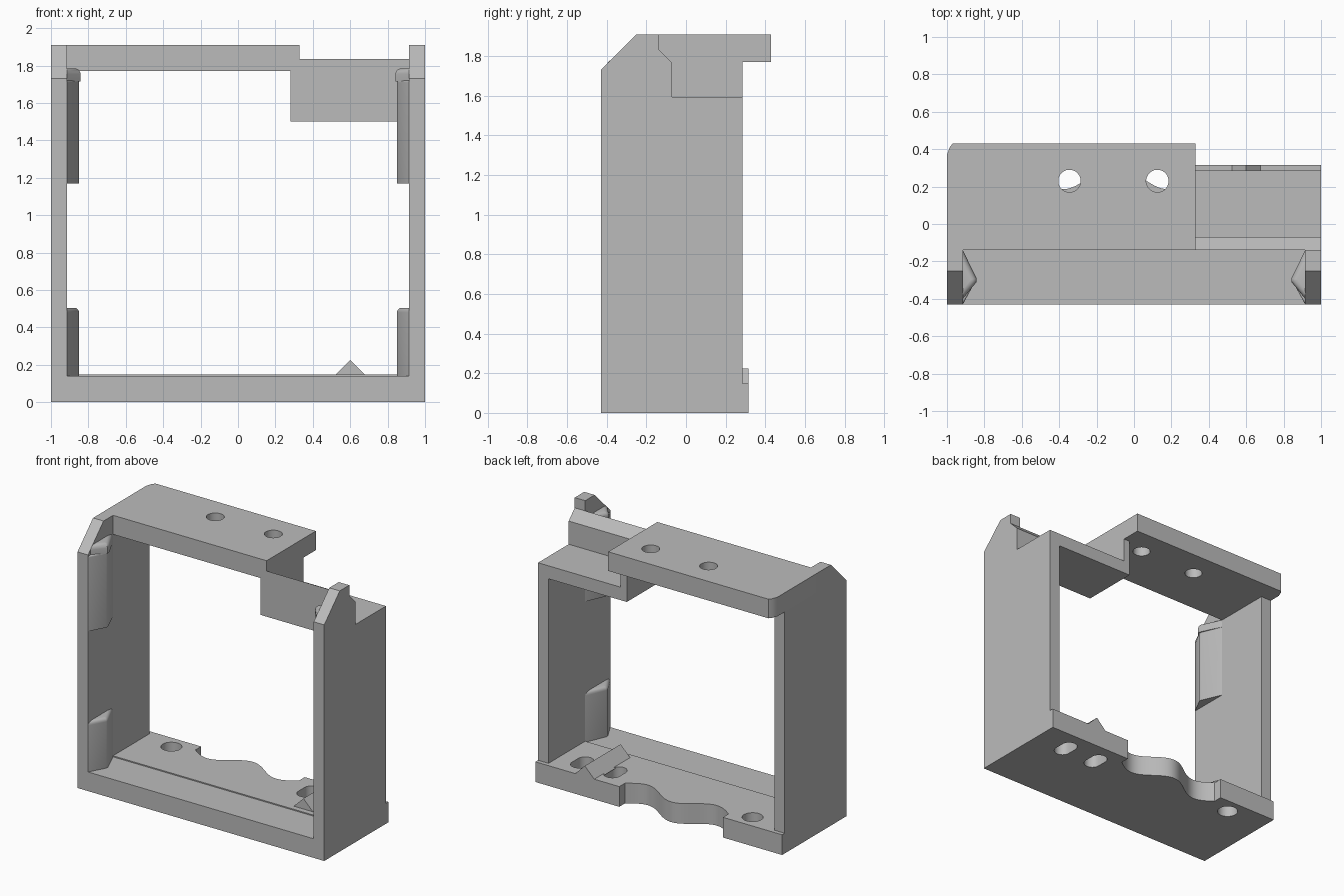
import bpy, bmesh, math
from mathutils import Vector

cube = bpy.data.objects.get("Cube")
if cube:
    bpy.data.objects.remove(cube, do_unlink=True)

grey = bpy.data.materials.new("plain grey")
grey.use_nodes = True
colour = (0.5, 0.5, 0.5, 1)
grey.diffuse_color = colour
grey.node_tree.nodes["Principled BSDF"].inputs["Base Color"].default_value = colour


def prism(name, pts, axis, lo, hi):
    """Extrude a closed 2D outline along x, y or z."""
    place = {"x": lambda a, b, d: (d, a, b),
             "y": lambda a, b, d: (a, d, b),
             "z": lambda a, b, d: (a, b, d)}[axis]
    bm = bmesh.new()
    face = bm.faces.new([bm.verts.new(place(a, b, lo)) for a, b in pts])
    ext = bmesh.ops.extrude_face_region(bm, geom=[face])
    verts = [g for g in ext["geom"] if isinstance(g, bmesh.types.BMVert)]
    bmesh.ops.translate(bm, verts=verts, vec=Vector(place(0, 0, hi - lo)))
    bmesh.ops.recalc_face_normals(bm, faces=bm.faces)
    mesh = bpy.data.meshes.new(name)
    bm.to_mesh(mesh)
    bm.free()
    mesh.materials.append(grey)
    obj = bpy.data.objects.new(name, mesh)
    bpy.context.collection.objects.link(obj)
    return obj


def rect(a0, b0, a1, b1):
    return [(a0, b0), (a1, b0), (a1, b1), (a0, b1)]


def slot(x, y, r, half=0, steps=32):
    """Round hole outline, stretched along y by half."""
    pts = []
    for i in range(steps):
        t = 2 * math.pi * (i + 0.5) / steps
        pts.append((x + r * math.cos(t),
                    y + r * math.sin(t) + math.copysign(half, math.sin(t))))
    return pts


def drill(obj, outlines, lo, hi):
    """Cut vertical holes and bake the result."""
    for outline in outlines:
        cutter = prism("hole_cutter", outline, "z", lo, hi)
        cutter.hide_render = True
        mod = obj.modifiers.new("hole", "BOOLEAN")
        mod.operation = "DIFFERENCE"
        mod.solver = "EXACT"
        mod.object = cutter
        graph = bpy.context.evaluated_depsgraph_get()
        mesh = bpy.data.meshes.new_from_object(obj.evaluated_get(graph))
        obj.modifiers.clear()
        obj.data = mesh
        bpy.data.objects.remove(cutter, do_unlink=True)


def smooth(obj):
    bpy.ops.object.select_all(action="DESELECT")
    obj.select_set(True)
    bpy.context.view_layer.objects.active = obj
    bpy.ops.object.shade_smooth_by_angle(angle=math.radians(30))


FRONT, BACK, MID = -0.43, 0.285, -0.14
INNER, TOP, UNDER = 0.915, 1.91, 1.77
FLOOR = 0.14

# Bottom: front sill and the slightly higher scalloped deck
prism("front_sill", rect(-1, FRONT, 1, MID), "z", 0, FLOOR)
EDGE = 0.315
scallop = []
for i in range(49):
    u = 0.42 - 0.84 * i / 48
    scallop.append((u - 0.1, 0.25 + 0.064 * math.cos(2 * math.pi * u / 0.56)))
deck = prism("rear_deck",
             [(-1, MID), (1, MID), (1, EDGE), (0.32, EDGE)] + scallop
             + [(-0.52, EDGE), (-1, EDGE)], "z", 0, FLOOR + 0.008)
drill(deck, [slot(-0.68, 0.2, 0.07), slot(0.74, 0.145, 0.058, 0.035),
             slot(0.47, 0.145, 0.058, 0.035)], -0.1, 0.3)
smooth(deck)
prism("deck_ridge", [(0.515, FLOOR), (0.685, FLOOR), (0.6, 0.225)], "y", -0.1, EDGE)

# Side walls with sloped front top corners
slope = [(MID, TOP), (-0.25, TOP), (FRONT, 1.73)]
foot = [(FRONT, FLOOR), (BACK, FLOOR)]
prism("right_wall", foot + [(BACK, UNDER), (MID, UNDER)] + slope, "x", -1, -INNER)
prism("left_wall", foot + [(BACK, 1.595), (-0.07, 1.595), (-0.07, 1.765),
                           (MID, 1.835)] + slope, "x", INNER, 1)

# Top plate with two holes and an eased rear corner
plate = prism("top_plate", [(-1, MID), (0.33, MID), (0.33, 0.43), (-0.97, 0.43),
                            (-0.985, 0.41), (-1, 0.37)], "z", UNDER, TOP)
drill(plate, [slot(-0.345, 0.23, 0.06), slot(0.125, 0.23, 0.06)], 1.6, 2.1)
smooth(plate)

# Open pocket beside the plate
prism("pocket_tray", [(MID, 1.5), (BACK, 1.5), (BACK, 1.595), (-0.07, 1.595),
                      (-0.07, 1.765), (MID, 1.835)], "x", 0.33, INNER)
prism("pocket_cheek", rect(MID, 1.5, BACK, UNDER), "x", 0.28, 0.33)


def rail(name, side, z0, z1, tip, y0, y1, ease):
    """Wedge-shaped grip on the inner wall, with an eased top."""
    outline = [(side * INNER, y0), (side * tip, -0.31),
               (side * tip, -0.29), (side * INNER, y1)]
    obj = prism(name, outline, "z", z0, z1)
    bm = bmesh.new()
    bm.from_mesh(obj.data)
    edges = [e for e in bm.edges
             if all(v.co.z > z1 - 0.001 for v in e.verts)
             and any(abs(v.co.x) < INNER - 0.01 for v in e.verts)]
    bmesh.ops.bevel(bm, geom=edges, offset=ease, segments=4, profile=0.5,
                    affect="EDGES")
    bm.to_mesh(obj.data)
    bm.free()
    smooth(obj)


# Gripping rails and end beads, mirrored on both walls
for label, side in (("left", 1), ("right", -1)):
    rail(label + "_lower_rail", side, FLOOR, 0.505, 0.85, FRONT, MID, 0.025)
    rail(label + "_upper_rail", side, 1.17, 1.72, 0.85, FRONT, MID, 0.01)
    rail(label + "_rail_bead", side, 1.715, 1.785, 0.842, -0.4, MID, 0.03)
